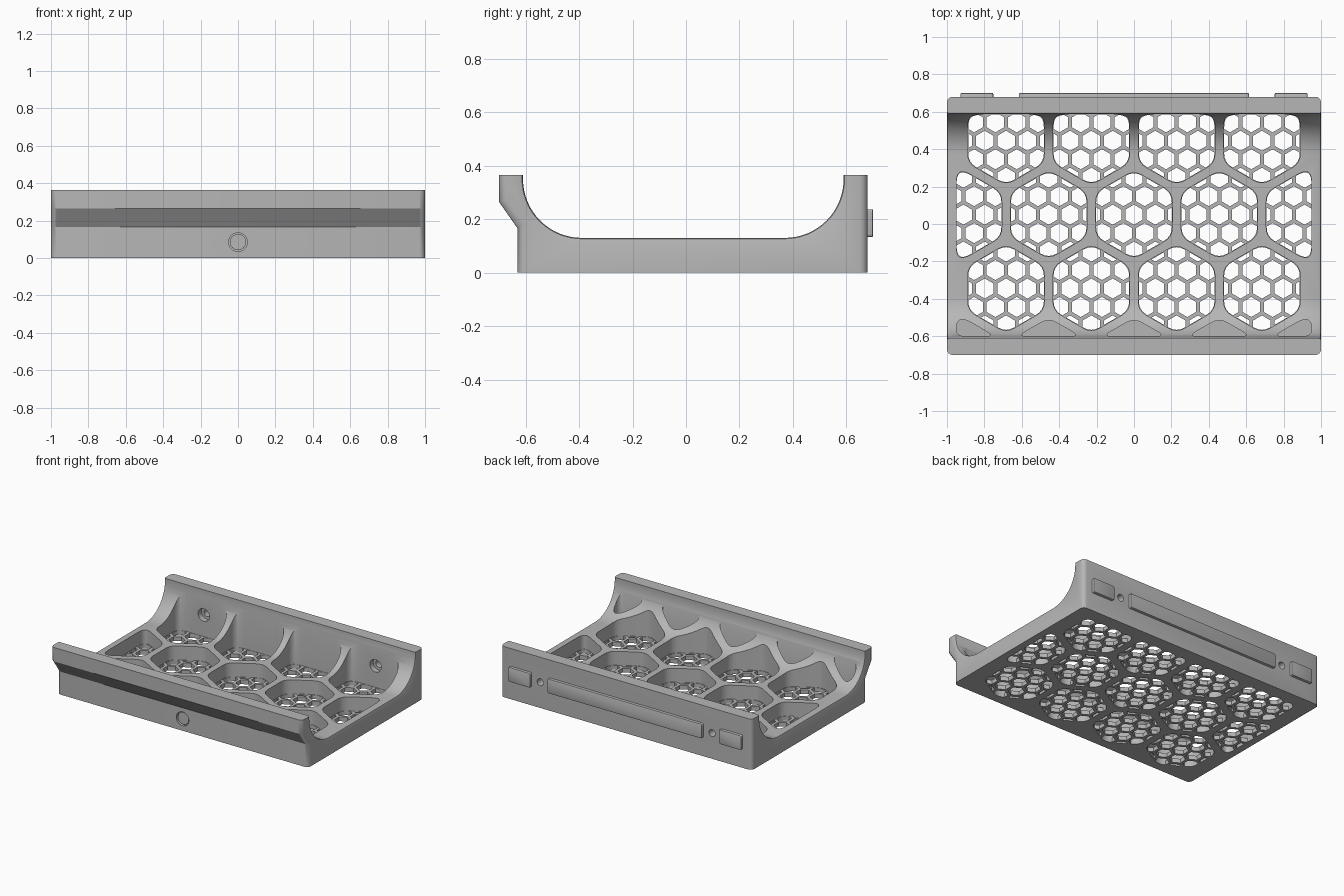
import bpy, bmesh, math
from mathutils import Vector, Matrix

cube = bpy.data.objects.get("Cube")
if cube:
    bpy.data.objects.remove(cube)

grey = bpy.data.materials.new("plain grey")
grey.use_nodes = True
tone = (0.47, 0.47, 0.47, 1)
grey.diffuse_color = tone
grey.node_tree.nodes["Principled BSDF"].inputs["Base Color"].default_value = tone

PITCH = 0.456            # spacing of the large cells
ROW = PITCH * math.sqrt(3) / 2
FLOOR = 0.03


def make_object(name, bm):
    bmesh.ops.recalc_face_normals(bm, faces=bm.faces)
    mesh = bpy.data.meshes.new(name)
    bm.to_mesh(mesh)
    bm.free()
    mesh.materials.append(grey)
    obj = bpy.data.objects.new(name, mesh)
    bpy.context.collection.objects.link(obj)
    return obj


def prism(bm, base, offset):
    """Closed prism from a 3D outline swept along offset."""
    face = bm.faces.new([bm.verts.new(p) for p in base])
    swept = bmesh.ops.extrude_face_region(bm, geom=[face], use_keep_orig=True)
    verts = [v for v in swept["geom"] if isinstance(v, bmesh.types.BMVert)]
    bmesh.ops.translate(bm, verts=verts, vec=offset)


def hexagon(center, flat_width):
    r = flat_width / math.sqrt(3)
    return [center + Vector((r * math.cos(a), r * math.sin(a)))
            for a in (math.radians(30 + 60 * k) for k in range(6))]


def clip(poly, normal, limit):
    """Keep the part of a convex polygon where normal . p <= limit."""
    out = []
    for a, b in zip(poly, poly[1:] + poly[:1]):
        da, db = normal.dot(a) - limit, normal.dot(b) - limit
        if da <= 0:
            out.append(a)
        if da * db < 0:
            out.append(a.lerp(b, da / (da - db)))
    return out


def rounded(poly, reach):
    out = []
    for k, p in enumerate(poly):
        ends = []
        for q in (poly[k - 1], poly[(k + 1) % len(poly)]):
            gap = (q - p).length
            ends.append(p.lerp(q, min(reach, 0.45 * gap) / gap))
        for t in (0, 0.25, 0.5, 0.75, 1):
            out.append(ends[0].lerp(p, t).lerp(p.lerp(ends[1], t), t))
    return out


def area(poly):
    return sum(a.cross(b) for a, b in zip(poly, poly[1:] + poly[:1])) / 2


def cylinder(bm, x, y0, y1, z, radius):
    place = Matrix.Translation((x, (y0 + y1) / 2, z)) @ Matrix.Rotation(math.pi / 2, 4, 'X')
    bmesh.ops.create_cone(bm, cap_ends=True, segments=32, radius1=radius,
                          radius2=radius, depth=y1 - y0, matrix=place)


def cut(target, cutter):
    mod = target.modifiers.new("cut", 'BOOLEAN')
    mod.object, mod.operation, mod.solver = cutter, 'DIFFERENCE', 'EXACT'
    bpy.context.view_layer.objects.active = target
    bpy.ops.object.modifier_apply(modifier=mod.name)
    bpy.data.objects.remove(cutter)


def smooth(obj):
    bpy.ops.object.select_all(action='DESELECT')
    obj.select_set(True)
    bpy.context.view_layer.objects.active = obj
    bpy.ops.object.shade_smooth_by_angle(angle=math.radians(30))


# Tray body: side profile with coved walls and an overhanging front lip
def cove(cy, cz, r, start, end):
    return [(cy + r * math.cos(a), cz + r * math.sin(a))
            for a in (math.radians(start + (end - start) * k / 16) for k in range(17))]


profile = [(-0.63, 0), (0.68, 0), (0.68, 0.365), (0.59, 0.365)]
profile += cove(0.37, 0.35, 0.22, 0, -90) + cove(-0.39, 0.35, 0.22, -90, -180)
profile += [(-0.61, 0.365), (-0.70, 0.365), (-0.70, 0.265), (-0.63, 0.165)]
bm = bmesh.new()
prism(bm, [(-1, y, z) for y, z in profile], (2, 0, 0))


def end_edges(test):
    found = []
    for e in bm.edges:
        a, b = (v.co for v in e.verts)
        if abs(a.x) > 0.99 and abs(b.x) > 0.99 and a.x * b.x > 0:
            if abs(a.z - b.z) + abs(a.y - b.y) > 1e-4 and test((a + b) / 2):
                found.append(e)
    return found


# Rounded outer corners, then softened cove ends
outer = end_edges(lambda m: (m.y > 0.67 or m.y < -0.62) and 0.01 < m.z < 0.36)
bmesh.ops.bevel(bm, geom=outer, offset=0.03, segments=4, profile=0.5, affect='EDGES')
inner = end_edges(lambda m: -0.612 < m.y < 0.592 and m.z > 0.1)
bmesh.ops.bevel(bm, geom=inner, offset=0.012, segments=2, profile=0.5, affect='EDGES')
tray = make_object("tray_body", bm)

# Large honeycomb pockets and the fine mesh perforating their floors
pockets, mesh_holes = bmesh.new(), bmesh.new()
limits = [(Vector((1, 0)), 0.95), (Vector((-1, 0)), 0.95),
          (Vector((0, 1)), 0.587), (Vector((0, -1)), 0.60)]
for j in range(-2, 2):
    for i in range(-3, 4):
        center = Vector(((i + 0.5 * (j % 2)) * PITCH, 0.05 + ROW * j))
        if abs(center.x) > 0.95:
            continue
        cell = hexagon(center, 0.41)
        for normal, limit in limits:
            cell = clip(cell, normal, limit)
        cell = rounded(cell, 0.05)
        prism(pockets, [(p.x, p.y, FLOOR) for p in cell], (0, 0, 0.6))
        if j == -2:
            continue
        middle = sum(cell, Vector((0, 0))) / len(cell)
        rim = [middle.lerp(p, 0.985) for p in cell]
        for v in range(-3, 4):
            for u in range(-4, 5):
                spot = center + Vector(((u + 0.5 * (v % 2)) * PITCH, v * ROW)) / 4
                hole = hexagon(spot, 0.093)
                for a, b in zip(rim, rim[1:] + rim[:1]):
                    if not hole:
                        break
                    side = (b - a).normalized()
                    normal = Vector((side.y, -side.x))
                    hole = clip(hole, normal, normal.dot(a))
                if len(hole) > 2 and area(hole) > 0.0005:
                    prism(mesh_holes, [(p.x, p.y, -0.02) for p in hole], (0, 0, 0.07))
cut(tray, make_object("pocket_cutter", pockets))
cut(tray, make_object("mesh_cutter", mesh_holes))

# Screw holes through the back wall with counterbores, and a front socket
bores, screws = bmesh.new(), bmesh.new()
for x in (-1.5 * PITCH, 1.5 * PITCH):
    cylinder(bores, x, 0.55, 0.625, 0.185, 0.045)
    cylinder(screws, x, 0.56, 0.72, 0.185, 0.025)
cylinder(bores, 0, -0.7, -0.61, 0.085, 0.05)
cut(tray, make_object("bore_cutter", bores))
cut(tray, make_object("screw_cutter", screws))
smooth(tray)

# Thin ring inside the front socket
bm = bmesh.new()
cylinder(bm, 0, -0.622, -0.606, 0.085, 0.043)
smooth(make_object("front_socket_plug", bm))

# Raised locating bars on the back
for name, x, width in (("back_bar", 0, 1.23), ("left_back_tab", 0.84, 0.175),
                       ("right_back_tab", -0.84, 0.175)):
    bm = bmesh.new()
    w, h = width / 2, 0.052
    corners = [Vector(c) for c in ((-w, -h), (w, -h), (w, h), (-w, h))]
    prism(bm, [(x + p.x, 0.67, 0.185 + p.y) for p in rounded(corners, 0.012)], (0, 0.03, 0))
    front = [e for e in bm.edges if all(v.co.y > 0.699 for v in e.verts)]
    bmesh.ops.bevel(bm, geom=front, offset=0.004, segments=2, profile=0.5, affect='EDGES')
    smooth(make_object(name, bm))
